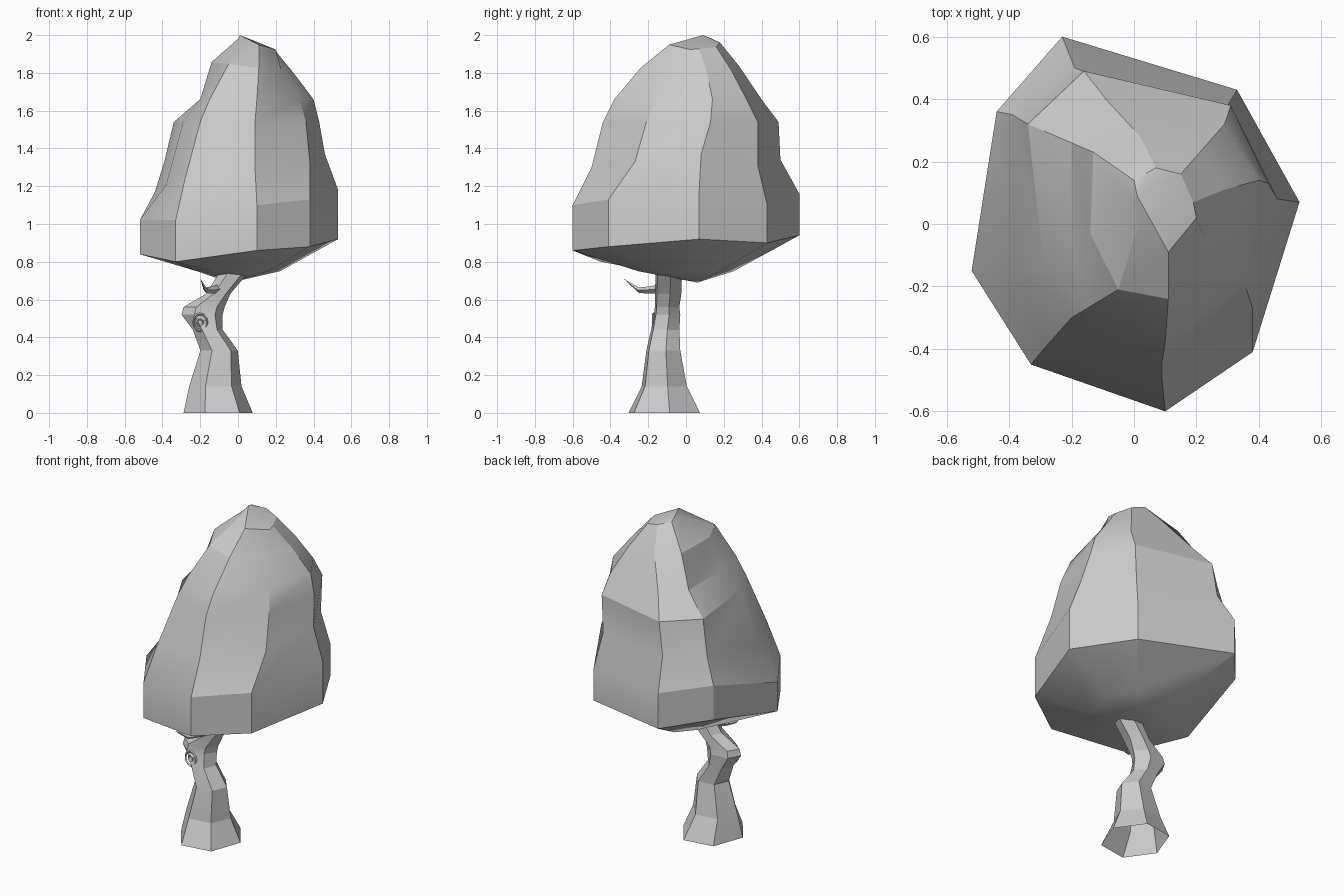
import bpy, bmesh, math
from mathutils import Vector

cube = bpy.data.objects.get("Cube")
if cube:
    bpy.data.objects.remove(cube, do_unlink=True)

grey = bpy.data.materials.new("light grey")
grey.use_nodes = True
colour = (0.6, 0.6, 0.6, 1)
grey.diffuse_color = colour
grey.node_tree.nodes["Principled BSDF"].inputs["Base Color"].default_value = colour


def loft(name, rings, start=None, end=None, angle=30, flip=False):
    """Skin a stack of rings; a tip point closes an end, otherwise it stays open."""
    bm = bmesh.new()
    loops = [[bm.verts.new(p) for p in ring] for ring in rings]
    count = len(loops[0])
    for low, high in zip(loops, loops[1:]):
        for i in range(count):
            j = (i + 1) % count
            bm.faces.new((low[i], low[j], high[j], high[i]))
    if start is not None:
        tip = bm.verts.new(start)
        for i in range(count):
            bm.faces.new((loops[0][(i + 1) % count], loops[0][i], tip))
    if end is not None:
        tip = bm.verts.new(end)
        for i in range(count):
            bm.faces.new((loops[-1][i], loops[-1][(i + 1) % count], tip))
    if flip:
        bmesh.ops.reverse_faces(bm, faces=bm.faces)
    mesh = bpy.data.meshes.new(name)
    bm.to_mesh(mesh)
    bm.free()
    mesh.materials.append(grey)
    obj = bpy.data.objects.new(name, mesh)
    bpy.context.collection.objects.link(obj)
    bpy.ops.object.select_all(action='DESELECT')
    obj.select_set(True)
    bpy.context.view_layer.objects.active = obj
    bpy.ops.object.shade_smooth_by_angle(angle=math.radians(angle))


# Canopy: eight uneven columns, plan points in hundredths from rim to crown
columns = [
    [(10, -60), (9, -50), (9, -44), (10, -38), (11, -24), (11, -9)],
    [(38, -41), (38, -27), (36, -21), (33, -16), (23, -5), (20, 2)],
    [(53, 7), (46, 8), (43, 13), (40, 14), (29, 11), (19, 7)],
    [(33, 43), (30, 38), (31, 38), (29, 32), (22, 24), (15, 16)],
    [(-23, 60), (-19, 50), (-16, 49), (-9, 40), (2, 28), (7, 18)],
    [(-44, 36), (-39, 35), (-34, 32), (-20, 26), (-13, 23), (0, 14)],
    [(-52, -15), (-38, -15), (-29, -13), (-20, -6), (-14, -3), (0, 7)],
    [(-33, -45), (-28, -39), (-20, -30), (-15, -27), (-5, -21), (2, 2)],
]
rim_lift = [-2, 0, 4, 2, 6, 8, -4, -8]
belt_lift = [-1, 2, 7, -1, 5, 6, -9, -9]
shoulder_lift = [-3, 0, 4, -2, 1, 0, -12, -9]
level = [0] * len(columns)


def canopy_ring(step, z, lift=level, scale=1.0, lean=0.0):
    """One ring; lift waves its height, lean lowers the +x side."""
    return [Vector((c[step][0] * scale, c[step][1] * scale,
                    z + up - lean * c[step][0])) / 100
            for c, up in zip(columns, lift)]


rings = [
    canopy_ring(0, 75, scale=0.42),
    canopy_ring(0, 88, rim_lift),
    canopy_ring(0, 111, belt_lift),
    canopy_ring(1, 133, shoulder_lift),
    canopy_ring(2, 154),
    canopy_ring(3, 166),
    canopy_ring(4, 184, lean=0.12),
    canopy_ring(5, 198, lean=0.28),
]
loft("canopy", rings, start=(-0.04, 0.06, 0.69), end=(0.01, 0.09, 2.0), angle=22)

# Trunk: six-sided sections as height, centre x, centre y, half widths
sections = [
    (0, -0.105, -0.115, 0.185, 0.19),
    (0.14, -0.12, -0.115, 0.14, 0.12),
    (0.33, -0.10, -0.12, 0.10, 0.09),
    (0.44, -0.16, -0.11, 0.08, 0.075),
    (0.52, -0.19, -0.10, 0.11, 0.07),
    (0.56, -0.18, -0.10, 0.11, 0.065),
    (0.63, -0.105, -0.095, 0.065, 0.07),
    (0.76, -0.01, -0.09, 0.08, 0.07),
]


def hexagon(z, cx, cy, rx, ry):
    """Six points, turned a little so one corner faces nearly +x."""
    turns = [math.radians(8 + 60 * i) for i in range(6)]
    return [Vector((cx + rx * math.cos(a), cy + ry * math.sin(a) / 0.93, z)) for a in turns]


loft("trunk", [hexagon(*s) for s in sections], angle=12)

# Thin twig growing from the top of the trunk
path = [(-0.08, -0.10, 0.66), (-0.15, -0.21, 0.65), (-0.17, -0.25, 0.65)]
widths = [0.025, 0.018, 0.014]
twig_rings = []
for p, w in zip(path, widths):
    side = Vector((0.85, -0.5, 0)) * w
    up = Vector((0, 0, w))
    twig_rings.append([Vector(p) + side, Vector(p) + up, Vector(p) - side, Vector(p) - up])
loft("twig", twig_rings, end=(-0.20, -0.33, 0.71), flip=True)

# Knot: two raised rings on the front of the trunk
for name, size in (("knot_outer_ring", 0.036), ("knot_inner_ring", 0.015)):
    bpy.ops.mesh.primitive_torus_add(
        major_radius=size, minor_radius=0.006, major_segments=12, minor_segments=4,
        location=(-0.2, -0.174, 0.48), rotation=(math.radians(90), 0, 0))
    ring = bpy.context.object
    ring.name = name
    ring.scale.y = 1.25
    ring.data.materials.append(grey)
